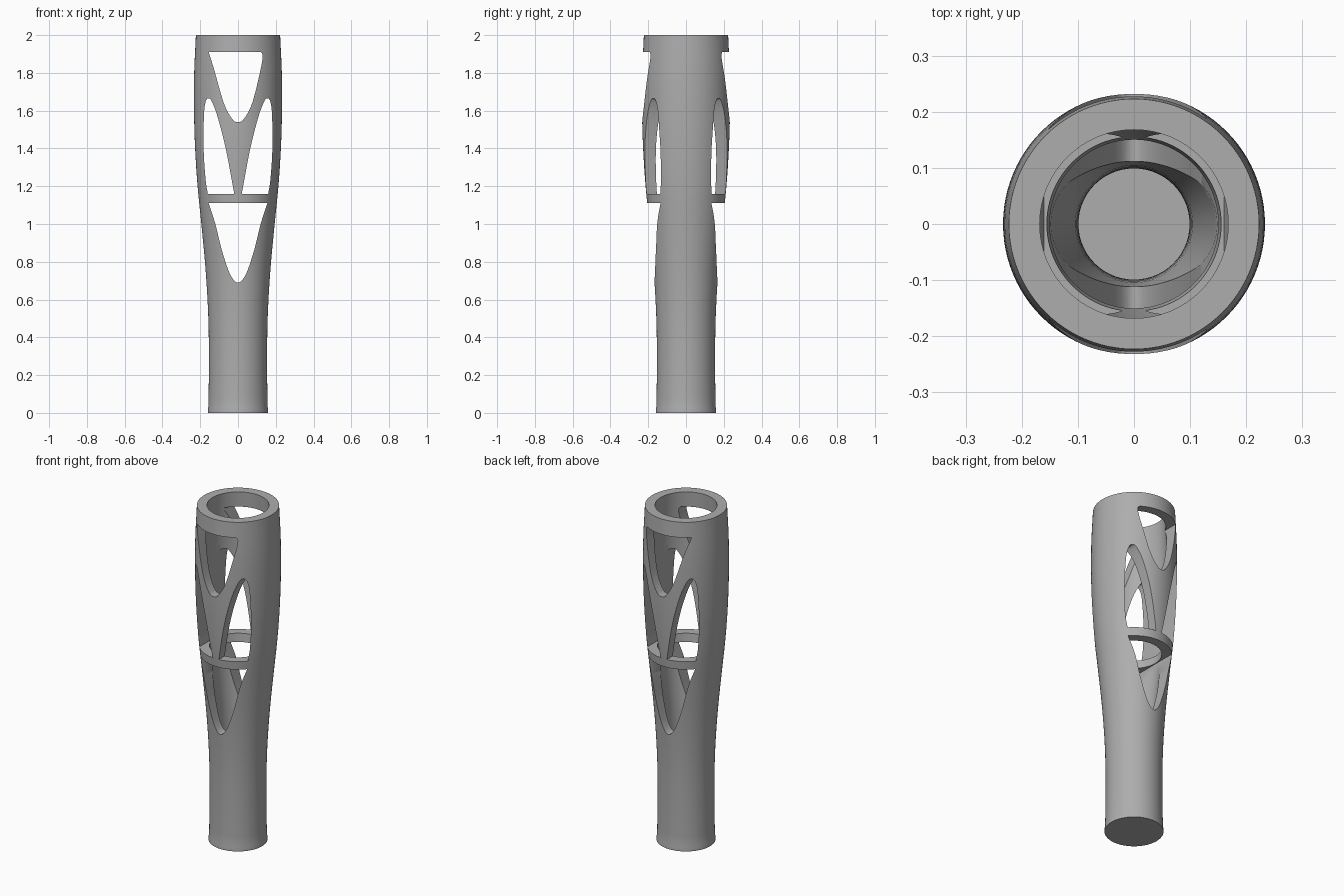
import bpy, bmesh, math
from mathutils import Vector

cube = bpy.data.objects.get("Cube")
if cube:
    bpy.data.objects.remove(cube, do_unlink=True)

WALL = 0.055
FLOOR = 0.1

grey = bpy.data.materials.new("satin grey")
grey.use_nodes = True
colour = (0.42, 0.42, 0.42, 1)
grey.diffuse_color = colour
grey.node_tree.nodes["Principled BSDF"].inputs["Base Color"].default_value = colour


def smooth_path(points, steps=8):
    """Points along a Catmull-Rom curve through the given points."""
    p = [Vector(q) for q in points]
    p = [2 * p[0] - p[1]] + p + [2 * p[-1] - p[-2]]
    path = []
    for a, b, c, d in zip(p, p[1:], p[2:], p[3:]):
        for i in range(steps):
            t = i / steps
            path.append(0.5 * (2 * b + (c - a) * t + (2 * a - 5 * b + 4 * c - d) * t * t
                               + (3 * b - a - 3 * c + d) * t ** 3))
    return path + [p[-2]]


def make_object(name, bm):
    bmesh.ops.recalc_face_normals(bm, faces=bm.faces)
    mesh = bpy.data.meshes.new(name)
    bm.to_mesh(mesh)
    bm.free()
    obj = bpy.data.objects.new(name, mesh)
    bpy.context.collection.objects.link(obj)
    return obj


def lathe(name, profile, steps=96):
    """Solid of revolution from (radius, height) points."""
    bm = bmesh.new()
    verts = [bm.verts.new((r, 0, z)) for r, z in profile]
    edges = [bm.edges.new(pair) for pair in zip(verts, verts[1:])]
    bmesh.ops.spin(bm, geom=verts + edges, cent=(0, 0, 0), axis=(0, 0, 1),
                   angle=math.tau, steps=steps, use_merge=True)
    bmesh.ops.remove_doubles(bm, verts=bm.verts, dist=1e-5)
    return make_object(name, bm)


def window_cutter(name, outline, sign=1):
    """Prism through the whole tube, front to back."""
    bm = bmesh.new()
    face = bm.faces.new([bm.verts.new((sign * x, -0.5, z)) for x, z in outline])
    new = bmesh.ops.extrude_face_region(bm, geom=[face])["geom"]
    bmesh.ops.translate(bm, vec=(0, 1, 0),
                        verts=[g for g in new if isinstance(g, bmesh.types.BMVert)])
    obj = make_object(name, bm)
    obj.hide_render = True
    return obj


# Flared tube with a closed foot and an even wall
outer = smooth_path([(0.157, 0.03), (0.154, 0.25), (0.157, 0.5), (0.171, 0.75),
                     (0.194, 1.0), (0.214, 1.2), (0.227, 1.4), (0.233, 1.6),
                     (0.232, 1.8), (0.223, 2.0)], 4)
inner = [(p.x - WALL, p.y) for p in reversed(outer) if p.y > FLOOR]
profile = ([(0, 0), (0.16, 0), (0.16, 0.015)] + [tuple(p) for p in outer]
           + inner + [(inner[-1][0], FLOOR), (0, FLOOR)])
body = lathe("tube_body", profile)
body.data.materials.append(grey)

# Windows: upper and lower tongues, and a pair either side of the centre strut
upper = smooth_path([(-0.155, 1.91), (-0.127, 1.82), (-0.075, 1.64), (-0.03, 1.555),
                     (0, 1.54), (0.03, 1.555), (0.075, 1.64), (0.12, 1.82),
                     (0.13, 1.89), (0.122, 1.91)])
lower = smooth_path([(-0.155, 1.11), (-0.12, 1.0), (-0.085, 0.86), (-0.042, 0.735),
                     (0, 0.69), (0.042, 0.735), (0.085, 0.86), (0.12, 1.0),
                     (0.155, 1.11)])
side = smooth_path([(0.02, 1.16), (0.063, 1.39), (0.106, 1.56), (0.137, 1.645),
                    (0.155, 1.665), (0.17, 1.65), (0.18, 1.58), (0.182, 1.4),
                    (0.172, 1.24), (0.16, 1.16)])
cutters = [window_cutter("upper_window_cutter", upper),
           window_cutter("lower_window_cutter", lower),
           window_cutter("left_window_cutter", side),
           window_cutter("right_window_cutter", side, -1)]

bpy.ops.object.select_all(action="DESELECT")
bpy.context.view_layer.objects.active = body
body.select_set(True)
for cutter in cutters:
    mod = body.modifiers.new("window", "BOOLEAN")
    mod.operation = "DIFFERENCE"
    mod.solver = "EXACT"
    mod.object = cutter
    bpy.ops.object.modifier_apply(modifier=mod.name)
    bpy.data.objects.remove(cutter, do_unlink=True)
bpy.ops.object.shade_smooth_by_angle(angle=math.radians(30))
